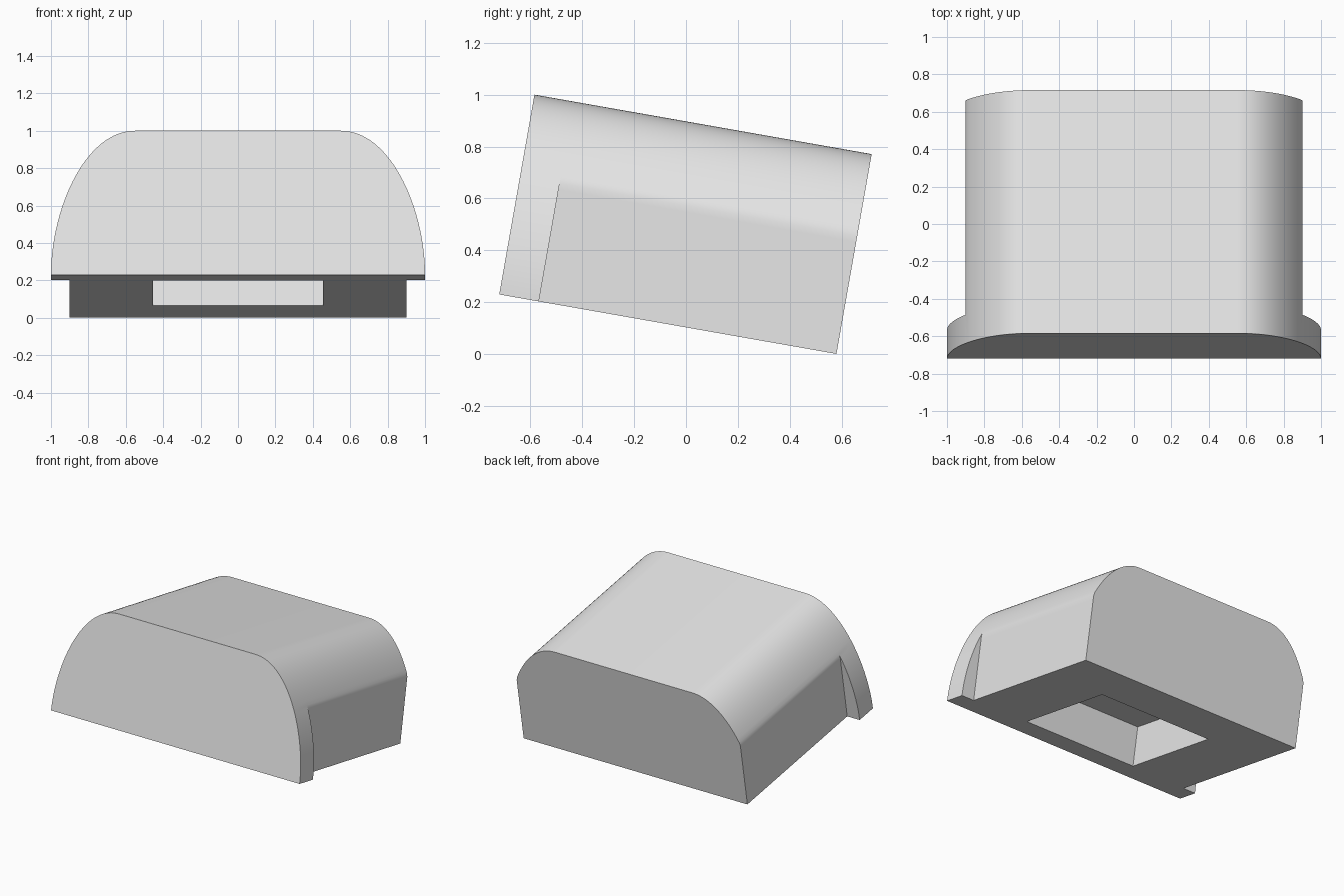
import bpy, bmesh, math
from mathutils import Vector, Matrix
from mathutils.geometry import interpolate_bezier

default = bpy.data.objects.get("Cube")
if default:
    bpy.data.objects.remove(default, do_unlink=True)

LENGTH, FLANGE, BODY_HALF = 1.32, 0.155, 0.9
TILT = Matrix.Translation((0, -0.72, 0.23)) @ Matrix.Rotation(math.radians(-10), 4, 'X')

grey = bpy.data.materials.new("light grey")
grey.use_nodes = True
colour = (0.8, 0.8, 0.8, 1)
grey.diffuse_color = colour
grey.node_tree.nodes["Principled BSDF"].inputs["Base Color"].default_value = colour


def make_object(name, bm):
    bmesh.ops.recalc_face_normals(bm, faces=bm.faces)
    mesh = bpy.data.meshes.new(name)
    bm.to_mesh(mesh)
    bm.free()
    mesh.materials.append(grey)
    obj = bpy.data.objects.new(name, mesh)
    bpy.context.collection.objects.link(obj)
    obj.matrix_world = TILT
    return obj


# Domed cross-section, from the right foot over the top to the left foot
half = interpolate_bezier(Vector((1, 0, 0)), Vector((1, 0, 0.35)),
                          Vector((0.82, 0, 0.782)), Vector((0.55, 0, 0.782)), 40)
half = [(p.x, p.z) for p in half]
profile = half + [(-x, z) for x, z in reversed(half)]


def ring(bm, y, limit):
    return [bm.verts.new((max(-limit, min(limit, x)), y, z)) for x, z in profile]


# Wide front flange stepping in to a flat-sided body
bm = bmesh.new()
rings = [ring(bm, 0, 1), ring(bm, FLANGE, 1),
         ring(bm, FLANGE, BODY_HALF), ring(bm, LENGTH, BODY_HALF)]
count = len(profile)
for a, b in zip(rings, rings[1:]):
    for i in range(count):
        j = (i + 1) % count
        bm.faces.new((a[i], a[j], b[j], b[i]))
bm.faces.new(rings[0])
bm.faces.new(rings[-1])
bmesh.ops.remove_doubles(bm, verts=bm.verts, dist=0.0001)
bmesh.ops.dissolve_degenerate(bm, edges=bm.edges, dist=0.0001)
housing = make_object("housing", bm)

# Rectangular pocket in the underside
bm = bmesh.new()
bmesh.ops.create_cube(bm, size=1)
bmesh.ops.scale(bm, vec=(0.91, 0.78, 0.56), verts=bm.verts)
bmesh.ops.translate(bm, vec=(0, 0.56, 0), verts=bm.verts)
cutter = make_object("pocket_cutter", bm)
cutter.hide_render = True

cut = housing.modifiers.new("pocket", 'BOOLEAN')
cut.operation = 'DIFFERENCE'
cut.solver = 'EXACT'
cut.object = cutter

bpy.ops.object.select_all(action='DESELECT')
housing.select_set(True)
bpy.context.view_layer.objects.active = housing
bpy.ops.object.modifier_apply(modifier=cut.name)
bpy.data.objects.remove(cutter, do_unlink=True)
bpy.ops.object.shade_smooth_by_angle(angle=math.radians(20))
